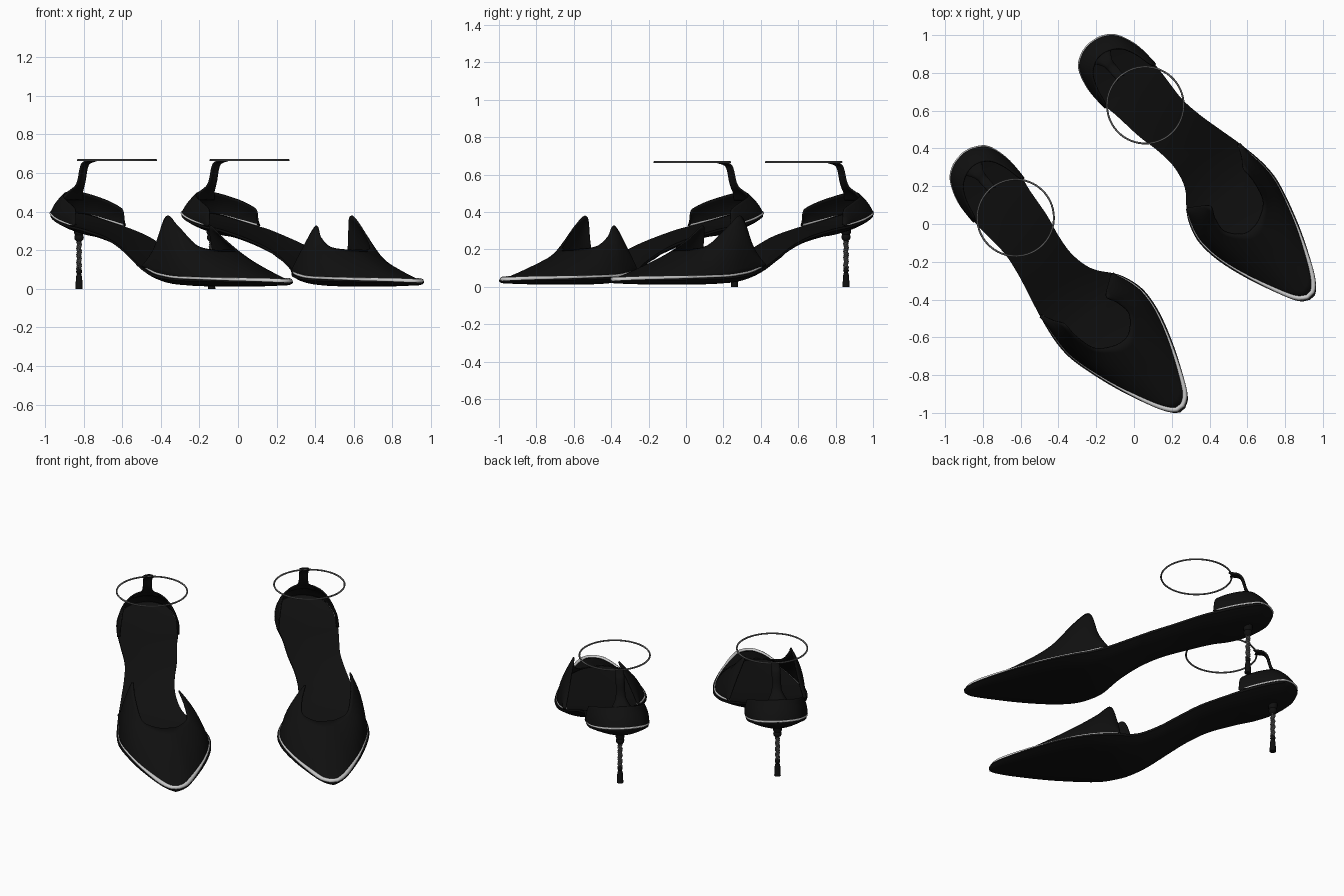
import bpy, bmesh, math
from mathutils import Vector

if "Cube" in bpy.data.objects:
    bpy.data.objects.remove(bpy.data.objects["Cube"])

# shoe frame: u runs heel to toe, w runs towards the other shoe, z is up
D, N = Vector((.655, -.755, 0)), Vector((.755, .655, 0))
MID = Vector((-.48, .5575, 0))


def place(p, side):
    u, w, z = p
    return MID + D * u + N * (side * (.455 - w)) + Vector((0, 0, z))


def material(name, r, g, b):
    m = bpy.data.materials.new(name)
    m.diffuse_color = (r, g, b, 1)
    m.use_nodes = True
    m.node_tree.nodes["Principled BSDF"].inputs["Base Color"].default_value = m.diffuse_color
    return m


BLACK = material("black_leather", .005, .005, .005)
WHITE = material("pale_trim", .6, .6, .58)
METAL = material("dark_metal", .12, .12, .12)


def spline(pts, n):
    """Catmull-Rom through pts, n samples per span"""
    pts = [Vector(p) for p in pts]
    q = [pts[0] * 2 - pts[1]] + pts + [pts[-1] * 2 - pts[-2]]
    out = []
    for i in range(len(pts) - 1):
        a, b, c, d = q[i:i + 4]
        for k in range(n):
            t = k / n
            out.append(.5 * (2 * b + (c - a) * t + (2 * a - 5 * b + 4 * c - d) * t * t
                             + (3 * b - a - 3 * c + d) * t ** 3))
    return out + [pts[-1]]


def finish(name, bm, mat):
    bmesh.ops.remove_doubles(bm, verts=bm.verts[:], dist=.0003)
    bmesh.ops.recalc_face_normals(bm, faces=bm.faces[:])
    me = bpy.data.meshes.new(name)
    bm.to_mesh(me)
    bm.free()
    me.materials.append(mat)
    ob = bpy.data.objects.new(name, me)
    bpy.context.collection.objects.link(ob)
    return ob


def grid(name, rows, side, mat, closed=False, caps=False, thick=0):
    bm = bmesh.new()
    vs = [[bm.verts.new(place(p, side)) for p in r] for r in rows]
    n = len(rows[0])
    for a, b in zip(vs, vs[1:]):
        for j in range(n if closed else n - 1):
            k = (j + 1) % n
            bm.faces.new((a[j], a[k], b[k], b[j]))
    if caps:
        bm.faces.new(vs[0])
        bm.faces.new(vs[-1])
    ob = finish(name, bm, mat)
    if thick:
        m = ob.modifiers.new("thickness", 'SOLIDIFY')
        m.thickness, m.offset = thick, 0
    return ob


def tube(name, pts, radii, side, mat, cyclic=False):
    cu = bpy.data.curves.new(name, 'CURVE')
    cu.dimensions, cu.bevel_depth, cu.bevel_resolution = '3D', 1, 2
    cu.use_fill_caps = True
    sp = cu.splines.new('POLY')
    sp.points.add(len(pts) - 1)
    for q, p, r in zip(sp.points, pts, radii):
        q.co = (*place(p, side), 1)
        q.radius = r
    sp.use_cyclic_u = cyclic
    cu.materials.append(mat)
    ob = bpy.data.objects.new(name, cu)
    bpy.context.collection.objects.link(ob)


# sole stations: u, outer edge, inner edge, edge height, depth
ST = [(-.14, 0, .02, .40, .01), (-.125, -.065, .075, .396, .03), (-.08, -.125, .135, .384, .05),
      (.02, -.168, .167, .355, .055), (.13, -.18, .17, .33, .055), (.24, -.177, .152, .31, .05),
      (.40, -.168, .134, .27, .05), (.53, -.185, .108, .225, .055), (.65, -.213, .10, .17, .052),
      (.77, -.242, .13, .115, .055), (.88, -.263, .212, .08, .055), (.97, -.272, .25, .065, .048),
      (1.06, -.267, .262, .055, .042), (1.19, -.236, .244, .05, .038), (1.36, -.18, .189, .045, .033),
      (1.54, -.102, .11, .04, .024), (1.62, -.053, .063, .036, .018), (1.65, -.018, .018, .034, .012)]
LAT = spline([(s[0], s[1], s[3]) for s in ST], 6)
MED = spline([(s[0], s[2], s[3]) for s in ST], 6)
DEP = [v[0] for v in spline([(s[4], 0, 0) for s in ST], 6)]


def edge(side, u):
    e = LAT if side == 'L' else MED
    for a, b in zip(e, e[1:]):
        if a.x <= u <= b.x:
            return a.lerp(b, (u - a.x) / max(b.x - a.x, 1e-6))
    return e[-1].copy()


def sole_rows():
    rows = []
    for a, b, d in zip(LAT, MED, DEP):
        fs = [i / 12 for i in range(13)]
        power = 2 if a.x < .6 else 3
        top = [a.lerp(b, f) - Vector((0, 0, .2 * d * (1 - (2 * f - 1) ** 2))) for f in fs]
        bot = [a.lerp(b, f) - Vector((0, 0, d * (.25 + .75 * (1 - abs(2 * f - 1) ** power)))) for f in reversed(fs)]
        rows.append(top + bot)
    return rows


# vamp: opening edge with two pointed ears, each point paired to the sole edge
VAMP = [((.78, -.232, .112), 'L', .78), ((.84, -.205, .22), 'L', .85), ((.893, -.174, .375), 'L', .93),
        ((.98, -.17, .325), 'L', 1.04), ((1.09, -.14, .225), 'L', 1.2), ((1.145, -.07, .2), 'L', 1.45),
        ((1.165, 0, .2), 'L', 1.65), ((1.15, .06, .2), 'M', 1.45), ((1.08, .12, .215), 'M', 1.2),
        ((1.0, .115, .265), 'M', 1.06), ((.93, .09, .325), 'M', .97), ((.885, .145, .20), 'M', .90),
        ((.86, .187, .09), 'M', .86)]
OPEN = spline([v[0] for v in VAMP], 8)


def sole_line():
    # walk along the sole edge outer side, round the toe, back on the inner side
    out = []
    for (_, sa, ua), (_, sb, ub) in zip(VAMP, VAMP[1:]):
        for k in range(8):
            t = k / 8
            if ua > 1.6 or ub > 1.6:
                t = t * t if ua > 1.6 else 1 - (1 - t) ** 2
            out.append(edge(sb if ua > 1.6 else sa, ua + (ub - ua) * t))
    out.append(edge('M', .86))
    return [Vector((1 + (e.x - 1) * .968, e.y * .95, e.z)) for e in out]


RIM = sole_line()


def patch(top, base, bulge, n=10):
    rows = []
    for i in range(n + 1):
        s = i / n
        rows.append([t.lerp(b, s) + bulge(t, b) * math.sin(math.pi * s) for t, b in zip(top, base)])
    return rows


# heel counter: base follows the sole edge, top leans in at the back
END = .17
HALF = [(END, .155, .33), (END - .005, .152, .40), (.14, .145, .425), (.07, .13, .455),
        (.0, .10, .48), (-.04, .055, .497)]
CTOP = spline([(u, w + .006, z) for u, w, z in HALF] + [(-.055, .006, .503)]
              + [(u, -w * 1.13 + .006, z) for u, w, z in reversed(HALF)], 6)


def heel_line(count):
    k = max(i for i, p in enumerate(LAT) if p.x <= END)
    loop = MED[k::-1] + LAT[1:k + 1]
    acc = [0]
    for a, b in zip(loop, loop[1:]):
        acc.append(acc[-1] + (b - a).length)
    out = []
    for i in range(count):
        d = acc[-1] * i / (count - 1)
        j = min(max(x for x in range(len(acc)) if acc[x] <= d + 1e-9), len(loop) - 2)
        out.append(loop[j].lerp(loop[j + 1], (d - acc[j]) / max(acc[j + 1] - acc[j], 1e-6)))
    return out


HEEL = heel_line(len(CTOP))
STRAP = spline([(-.085, .075, .465), (-.05, .05, .50), (-.01, .03, .53), (.01, .025, .565),
                (.025, .024, .62), (.045, .024, .652), (.10, .024, .667)], 6)


def lathe(name, prof, side, mat):
    rows = [[(r * math.cos(a * math.pi / 8), r * math.sin(a * math.pi / 8), z) for a in range(16)]
            for r, z in prof]
    grid(name, rows, side, mat, closed=True, caps=True)


for side, tag in ((-1, "right"), (1, "left")):
    grid(tag + "_sole", sole_rows(), side, BLACK, closed=True, caps=True)
    grid(tag + "_vamp", patch(OPEN, RIM, lambda t, b: Vector((0, b.y * .06, abs(b.y) * .07 - .01))),
         side, BLACK, thick=.008)
    tube(tag + "_vamp_trim", [p + Vector((0, 0, .005)) for p in RIM],
         [.007 + .006 * math.exp(-((p.x - 1.60) / .2) ** 2) for p in RIM], side, WHITE)
    grid(tag + "_heel_counter",
         patch(CTOP, HEEL, lambda t, b: Vector(((b.x - .1) * .04, b.y * .04, .002))), side, BLACK, thick=.008)
    tube(tag + "_heel_trim", [Vector((p.x, p.y, p.z + .006)) for p in HEEL],
         [.006] * len(HEEL), side, WHITE)
    # back strap and ankle ring
    grid(tag + "_back_strap", [[(p.x + .35 * p.y * f * f, p.y * f + .004, p.z) for f in (-1, -.5, 0, .5, 1)]
                               for p in STRAP], side, BLACK, thick=.01)
    tube(tag + "_ankle_ring", [(.30 + .203 * math.cos(i * math.pi / 32), .203 * math.sin(i * math.pi / 32), .667)
                               for i in range(64)], [.005] * 64, side, METAL, cyclic=True)
    # heel: cup, beaded stem and tassel
    lathe(tag + "_heel_cup", [(.028, .33), (.026, .29), (.021, .28), (.025, .268), (.022, .255), (.01, .243)],
          side, BLACK)
    lathe(tag + "_heel_stem", [(.008, .25), (.008, .09)], side, METAL)
    lathe(tag + "_heel_tassel", [(.008, .11), (.014, .10), (.015, .085), (.011, .078), (.016, .06),
                                 (.019, .0)], side, BLACK)
    bm = bmesh.new()
    for i in range(14):
        for k in range(3):
            a = i * .6 + k * math.tau / 3
            new = bmesh.ops.create_icosphere(bm, subdivisions=1, radius=.0075)["verts"]
            spot = (.009 * math.cos(a), .009 * math.sin(a), .105 + i * .0105)
            bmesh.ops.translate(bm, verts=new, vec=place(spot, side))
    finish(tag + "_heel_beads", bm, METAL)

# smooth shading
for ob in bpy.context.collection.objects:
    ob.select_set(ob.type == 'MESH')
    if ob.type == 'MESH':
        bpy.context.view_layer.objects.active = ob
bpy.ops.object.shade_smooth_by_angle(angle=math.radians(40))
